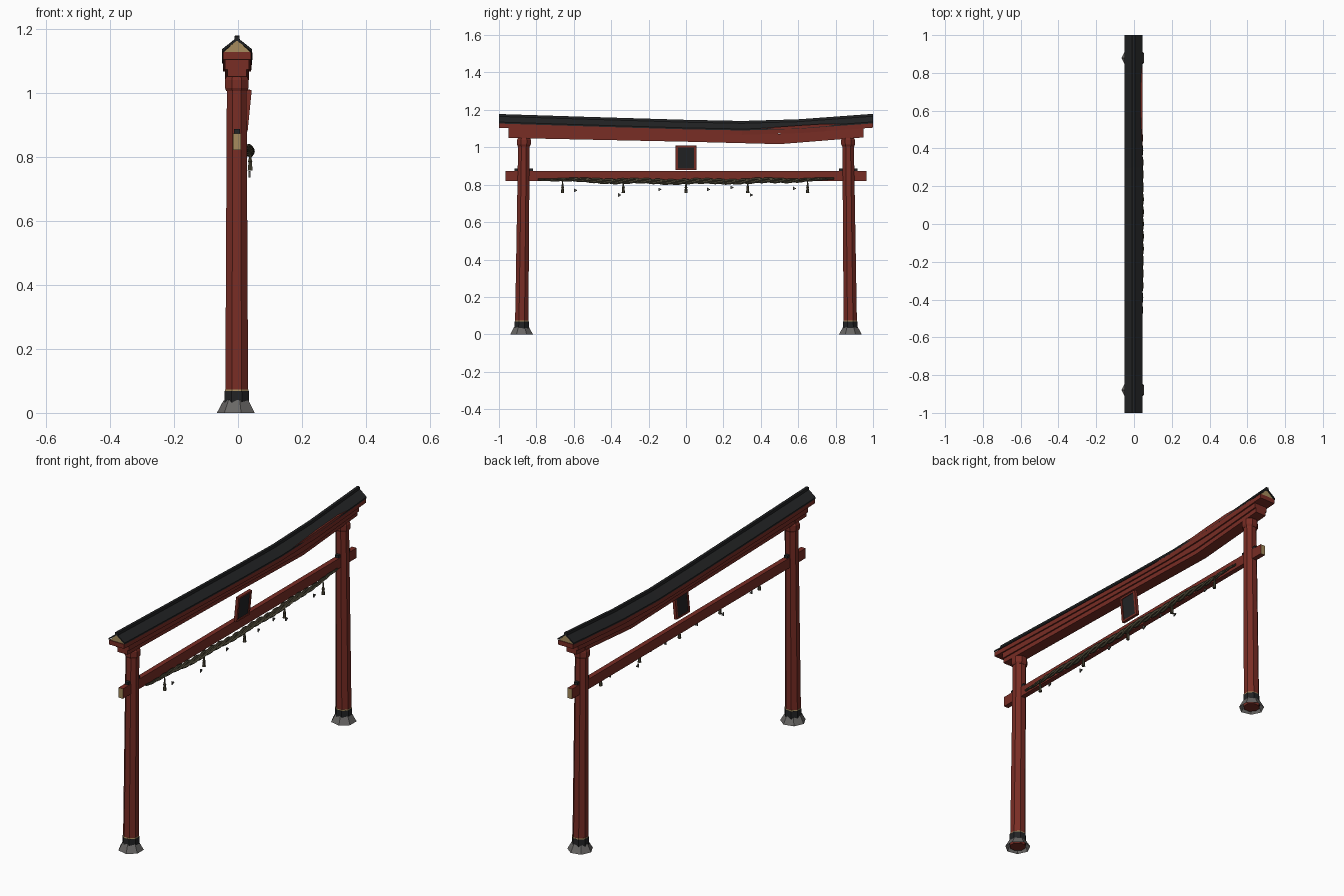
import bpy, bmesh, math, random
from mathutils import Matrix, Vector

if "Cube" in bpy.data.objects:
    bpy.data.objects.remove(bpy.data.objects["Cube"], do_unlink=True)
random.seed(4)
CX = -0.003  # centre line of the gate's thickness


def material(name, r, g, b):
    m = bpy.data.materials.new(name)
    m.use_nodes = True
    m.diffuse_color = (r, g, b, 1)
    m.node_tree.nodes["Principled BSDF"].inputs["Base Color"].default_value = (r, g, b, 1)
    return m


RED = material("faded red paint", 0.19, 0.026, 0.018)
BLACK = material("black tile", 0.016, 0.017, 0.018)
STONE = material("grey stone", 0.14, 0.135, 0.13)
TAN = material("bare wood", 0.38, 0.26, 0.11)
ROPE = material("old straw", 0.075, 0.065, 0.038)
PAPER = material("grey paper", 0.09, 0.09, 0.08)


def finish(name, bm, *mats):
    bmesh.ops.recalc_face_normals(bm, faces=bm.faces)
    me = bpy.data.meshes.new(name)
    bm.to_mesh(me)
    bm.free()
    ob = bpy.data.objects.new(name, me)
    bpy.context.collection.objects.link(ob)
    for m in mats:
        me.materials.append(m)
    return ob


def loft(name, rings, *mats, caps=True, end_mat=0):
    """Skin a list of closed rings; end_mat colours the two caps."""
    bm = bmesh.new()
    vs = [[bm.verts.new(p) for p in ring] for ring in rings]
    n = len(vs[0])
    for a, b in zip(vs, vs[1:]):
        for i in range(n):
            j = (i + 1) % n
            bm.faces.new((a[i], a[j], b[j], b[i]))
    if caps:
        for ring in (vs[0], vs[-1]):
            bm.faces.new(ring).material_index = end_mat
    return finish(name, bm, *mats)


def box(name, centre, size, mat, tilt=0.0, pivot=None):
    bm = bmesh.new()
    bmesh.ops.create_cube(bm, size=1)
    bmesh.ops.scale(bm, vec=size, verts=bm.verts)
    bmesh.ops.translate(bm, vec=centre, verts=bm.verts)
    if tilt:
        bmesh.ops.rotate(bm, cent=pivot, matrix=Matrix.Rotation(tilt, 3, 'Y'), verts=bm.verts)
    return finish(name, bm, mat)


def tube(name, stations, sides, mat, centre, caps=True, jitter=0.0):
    """Upright faceted tube; stations are (z, radius), centre(z) gives x, y."""
    rings = []
    for z, r in stations:
        x, y = centre(z)
        ring = []
        for i in range(sides):
            a = math.tau * (i + 0.5) / sides
            dz = random.uniform(-jitter, jitter) if z > 0.02 else 0
            ring.append((x + r * math.cos(a), y + r * math.sin(a), z + dz))
        rings.append(ring)
    return loft(name, rings, mat, caps=caps)


def along(knots, y):
    """Piecewise linear lookup."""
    for (a, va), (b, vb) in zip(knots, knots[1:]):
        if y <= b:
            return va + (vb - va) * (y - a) / (b - a)
    return knots[-1][1]


def beam(name, ys, section, *mats, end_mat=0):
    return loft(name, [[(x, y, z) for x, z in section(y)] for y in ys], *mats, end_mat=end_mat)


# Pillars with collar, black sleeve and foot stone
for side, s in (("right", -1), ("left", 1)):
    lean = lambda z, s=s: (CX - 0.001, s * (0.879 - 0.012 * z))
    tube(side + "_pillar", [(0.005, 0.04), (0.07, 0.0385), (1.08, 0.033)], 8, RED, lean)
    tube(side + "_pillar_collar", [(1.005, 0.035), (1.015, 0.04), (1.04, 0.04), (1.05, 0.035)], 8, RED, lean)
    tube(side + "_sleeve", [(0.02, 0.042), (0.068, 0.041)], 8, BLACK, lean)
    tube(side + "_sleeve_rim", [(0.067, 0.0405), (0.073, 0.0395)], 8, TAN, lean)
    tube(side + "_foot_stone", [(0, 0.062), (0.037, 0.041)], 7, STONE, lean, caps=False, jitter=0.004)
    for k in (-1, 1):
        box(side + "_wedge", (CX, s * 0.868 + k * 0.04, 0.878), (0.02, 0.018, 0.018), BLACK)

# Tie beam with bare wood ends
beam("tie_beam", (-0.965, 0.965),
     lambda y: [(CX - 0.013, 0.821), (CX + 0.013, 0.821), (CX + 0.013, 0.873), (CX - 0.013, 0.873)],
     RED, TAN, end_mat=1)

# Sagging lintel with a stepped underside
LINTEL = [(-0.95, 1.05), (0, 1.03), (0.5, 1.017), (0.95, 1.053)]


def lintel_section(y):
    z = along(LINTEL, y)
    half = [(0.03, 0), (0.03, 0.023), (0.037, 0.023), (0.037, 0.055)]
    return [(CX + x, z + h) for x, h in half] + [(CX - x, z + h) for x, h in reversed(half)]


beam("lintel", (-0.95, 0, 0.5, 0.95), lintel_section, RED)

# Top beam, gable core, roof and ridge share one sag
SAG = [(-1, 0), (-0.5, 0.016), (0, 0.031), (0.3, 0.037), (0.55, 0.032), (1, -0.001)]
WARP = [(-1, 0), (0.2, 0), (0.6, 1), (0.75, 0.9), (0.95, 0), (1, 0)]
YS = (-1, -0.5, 0, 0.2, 0.3, 0.6, 0.75, 0.95, 1)


def sagged(points):
    return lambda y: [(CX + x, z - along(SAG, y)) for x, z in points]


def top_beam_section(y):
    w = along(WARP, y)
    return sagged([(-0.044, 1.104), (0.044, 1.104), (0.044 + 0.005 * w, 1.127 + 0.018 * w),
                   (-0.044, 1.127)])(y)


INNER = [-0.996 if y == -1 else 0.996 if y == 1 else y for y in YS]
beam("top_beam", YS, top_beam_section, RED)
beam("gable_core", INNER, sagged([(-0.042, 1.127), (0.042, 1.127), (0, 1.166)]), TAN)
beam("roof", YS, sagged([(-0.047, 1.127), (0, 1.163), (0.047, 1.127),
                         (0.047, 1.135), (0, 1.172), (-0.047, 1.135)]), BLACK)
beam("ridge_cap", YS, sagged([(-0.009, 1.162), (0.009, 1.162), (0.007, 1.178), (-0.007, 1.178)]), BLACK)

# Tilted plaque: black panel inside a red frame
PIVOT = Vector((0.02, 0, 0.88))
TILT = 0.1
box("plaque_panel", (0.021, 0, 0.945), (0.01, 0.09, 0.12), BLACK, TILT, PIVOT)
for s in (-1, 1):
    box("plaque_side", (0.022, s * 0.049, 0.945), (0.016, 0.012, 0.13), RED, TILT, PIVOT)
    box("plaque_rail", (0.022, 0, 0.945 + s * 0.061), (0.016, 0.09, 0.009), RED, TILT, PIVOT)


# Straw rope of three twisted strands, thin at its ends
def rope_centre(y):
    t = 1 - (y / 0.8) ** 2
    return Vector((0.022 + 0.014 * t, y, 0.831 - 0.014 * t + 0.003 * math.sin(y * 19)))


STEPS = 90
for k in range(3):
    rings = []
    for i in range(STEPS + 1):
        y = -0.79 + 1.58 * i / STEPS
        fat = 0.35 + 0.65 * min(1, (0.8 - abs(y)) * 3)
        a = y * 32 + k * math.tau / 3
        c = rope_centre(y) + Vector((math.cos(a), 0, math.sin(a))) * 0.0085 * fat
        rings.append([c + Vector((math.cos(b), 0, math.sin(b))) * 0.008 * fat
                      for b in (j * math.tau / 5 for j in range(5))])
    loft("rope_strand", rings, ROPE)

# Tassels and small paper strips under the rope
for y in (-0.66, -0.335, 0, 0.33, 0.65):
    c = rope_centre(y)
    tube("tassel", [(0.757, 0.009), (0.782, 0.006), (0.786, 0.008), (0.793, 0.005), (c.z, 0.002)], 6, ROPE,
         lambda z, y=y: (0.038, y))
for y, z in ((-0.59, 0.77), (-0.355, 0.745), (-0.14, 0.775), (0.12, 0.775),
             (0.245, 0.785), (0.35, 0.745), (0.58, 0.78)):
    beam("paper_strip", (y - 0.008, y + 0.008),
         lambda v, y=y, z=z: [(0.036 + dx, z + dz * (1 if v < y else 0.15))
                              for dx, dz in ((-0.003, -0.01), (0.003, -0.01), (0.003, 0.01), (-0.003, 0.01))],
         PAPER)
